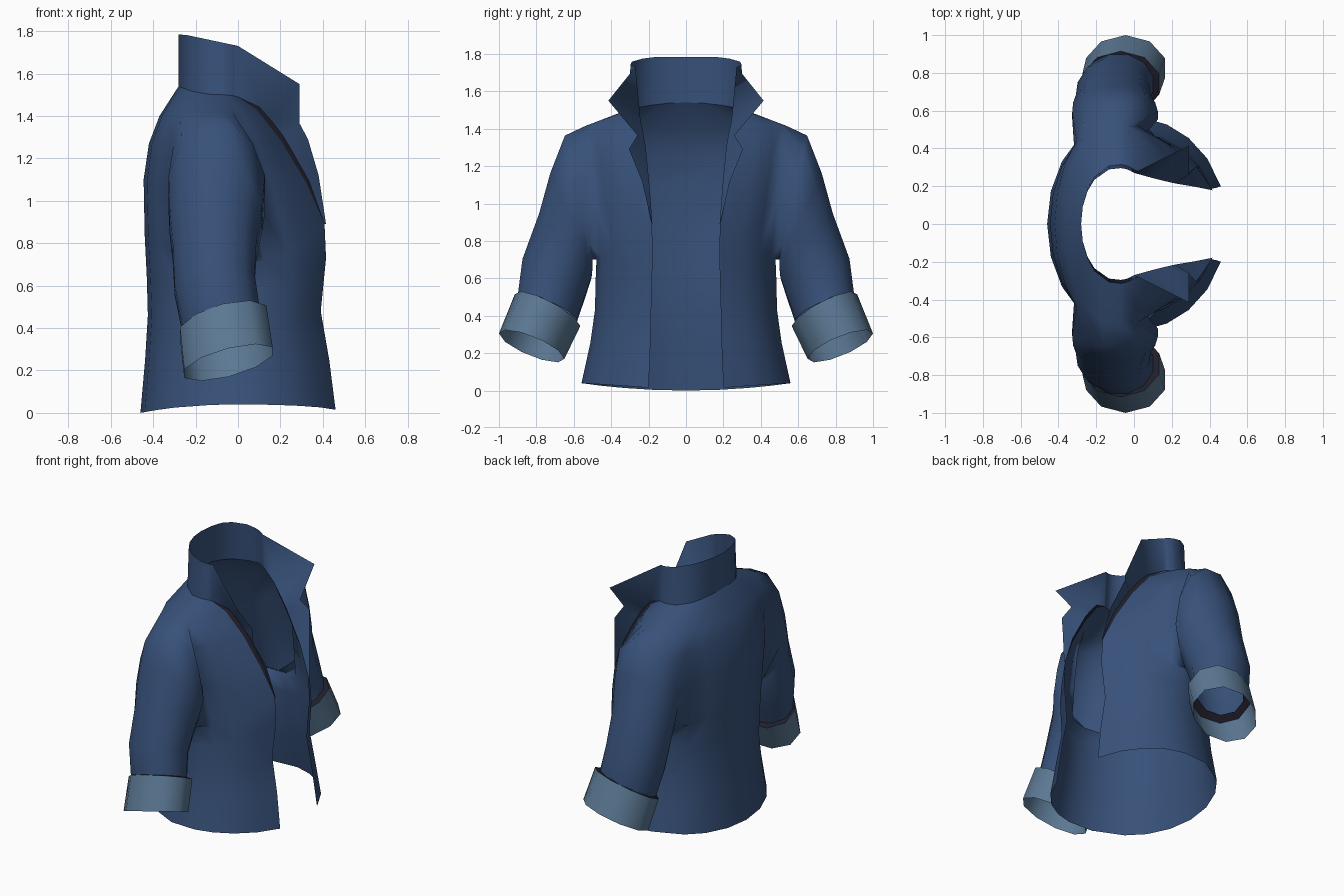
import bpy, bmesh, math
from mathutils import Vector

if "Cube" in bpy.data.objects:
    bpy.data.objects.remove(bpy.data.objects["Cube"])


def material(name, rgb):
    m = bpy.data.materials.new(name)
    m.diffuse_color = (*rgb, 1)
    m.use_nodes = True
    m.node_tree.nodes["Principled BSDF"].inputs["Base Color"].default_value = m.diffuse_color
    return m


BLUE = material("denim blue", (0.039, 0.083, 0.194))
LIGHT = material("light blue cuff", (0.106, 0.190, 0.295))
DARK = material("dark lining", (0.015, 0.014, 0.024))


def add_grid(bm, rows, closed=False, flip=False, skip=lambda i, j: False, mat=lambda i: 0):
    """Skin a list of equally long point rows with quads."""
    vs = [[bm.verts.new(p) for p in row] for row in rows]
    n = len(rows[0])
    for i in range(len(rows) - 1):
        for j in range(n if closed else n - 1):
            if skip(i, j):
                continue
            k = (j + 1) % n
            q = [vs[i][j], vs[i][k], vs[i + 1][k], vs[i + 1][j]]
            f = bm.faces.new(q[::-1] if flip else q)
            f.material_index = mat(i)


def finish(name, bm, mats, angle=50):
    """Weld, smooth and mirror one half across the y = 0 plane."""
    bmesh.ops.remove_doubles(bm, verts=bm.verts, dist=0.0005)
    me = bpy.data.meshes.new(name)
    bm.to_mesh(me)
    bm.free()
    for m in mats:
        me.materials.append(m)
    me.shade_smooth()
    me.set_sharp_from_angle(angle=math.radians(angle))
    ob = bpy.data.objects.new(name, me)
    bpy.context.collection.objects.link(ob)
    mod = ob.modifiers.new("mirror", 'MIRROR')
    mod.use_axis = (False, True, False)
    mod.merge_threshold = 0.001


def ring(outer, inner, cx, rx, angles, tilt=0.0):
    """Sleeve section: outer and inner (y, z) points, x centre and x radius."""
    pts = []
    for a in angles:
        c, s = math.cos(a), math.sin(a)
        y, z = [(o + i) / 2 + c * (o - i) / 2 for o, i in zip(outer, inner)]
        pts.append(Vector((cx + rx * s, y, z + tilt * rx * s)))
    return pts


# Torso sections: z front, z side, z back, back x, side x, side y, front edge x, front edge y
SECTIONS = [
    (.015, .04, .00, -.46, .00, .563, .46, .20),
    (.25, .25, .25, -.438, .00, .516, .43, .19),
    (.48, .43, .46, -.425, .00, .49, .39, .185),
    (.73, .58, .64, -.43, -.02, .487, .415, .178),
    (.89, .70, .84, -.44, -.05, .482, .408, .182),
    (1.085, 1.01, 1.10, -.445, -.08, .52, .322, .21),
    (1.285, 1.26, 1.27, -.42, -.09, .555, .202, .232),
    (1.43, 1.415, 1.40, -.37, -.09, .54, .088, .26),
    (1.49, 1.50, 1.54, -.28, -.08, .315, .00, .288),
]
COLUMNS = [1, .75, .52, .30, .10, -.14, -.42, -.60, -.80, -1]


def torso_row(s):
    zf, zs, zb, xb, xs, yw, xf, yf = s
    tf = math.acos(yf / yw)
    pts = []
    for u in COLUMNS:
        t = abs(u) * (tf if u > 0 else math.pi / 2)
        if u > 0:
            x = xs + (xf - xs) * math.sin(t) / math.sin(tf)
            z = zs + (zf - zs) * u * u
        else:
            x = xs + (xb - xs) * math.sin(t) ** .88
            z = zs + (zb - zs) * math.sin(t) ** 2
        pts.append(Vector((x, 0 if u == -1 else yw * math.cos(t), z)))
    return pts


torso = [torso_row(s) for s in SECTIONS]

# Torso with an armhole, sleeve growing out of the armhole border
bm = bmesh.new()
add_grid(bm, torso, skip=lambda i, j: 4 <= i <= 6 and 3 <= j <= 5)
armhole = ([torso[7][j] for j in (3, 4, 5, 6)] + [torso[6][6], torso[5][6]]
           + [torso[4][j] for j in (6, 5, 4, 3)] + [torso[5][3], torso[6][3]])
A12 = [math.radians(45 - 30 * k) for k in range(12)]
sleeve = [armhole] + [ring(o, i, cx, rx, A12, t) for o, i, cx, rx, t in (
    ((.65, 1.375), (.497, .69), -.10, .235, 0),
    ((.73, 1.17), (.495, .65), -.105, .225, 0),
    ((.79, .95), (.50, .60), -.11, .205, .05),
    ((.88, .70), (.53, .51), -.11, .195, .15),
    ((.905, .50), (.58, .37), -.08, .188, .25))]
add_grid(bm, sleeve, closed=True, flip=True)
finish("jacket_body", bm, [BLUE], 100)

# Turned-up cuffs with a dark lining ring between cuff and sleeve
A10 = [math.radians(-36 * k) for k in range(10)]
bm = bmesh.new()
cuff = [ring(o, i, cx, rx, A10, .25) for o, i, cx, rx in (
    ((.87, .505), (.605, .38), -.08, .162),
    ((.915, .515), (.565, .345), -.07, .214),
    ((1.0, .305), (.65, .17), -.045, .219))]
add_grid(bm, cuff, closed=True, flip=True, mat=lambda i: 1 if i == 0 else 0)
finish("cuffs", bm, [LIGHT, DARK], 60)

# Standing collar grown from the neckline, running into notched lapels
neck = torso[8][::-1]
stand = [Vector((p.x, p.y * .94, 1.783 - .053 * max(0, (p.x + .25) / .25))) for p in neck]
LOWER = [(.10, .243, 1.442), (.16, .228, 1.375), (.217, .215, 1.30), (.335, .195, 1.093),
         (.408, .18, .89)]
FREE = [(.29, .415, 1.55), (.29, .26, 1.365), (.33, .305, 1.29), (.38, .235, 1.12),
        (.415, .182, .89)]
bm = bmesh.new()
add_grid(bm, [neck + LOWER, stand + FREE], flip=True)
finish("collar_and_lapels", bm, [BLUE], 75)

# Dark lining strip between the neckline and the lapels
bm = bmesh.new()
edge = [torso[i][0] for i in (8, 7, 6, 5, 4)]
edge.insert(2, (edge[1] + edge[2]) / 2)
add_grid(bm, [edge, [neck[-1]] + [Vector(p) for p in LOWER]])
finish("neckline_lining", bm, [DARK])
